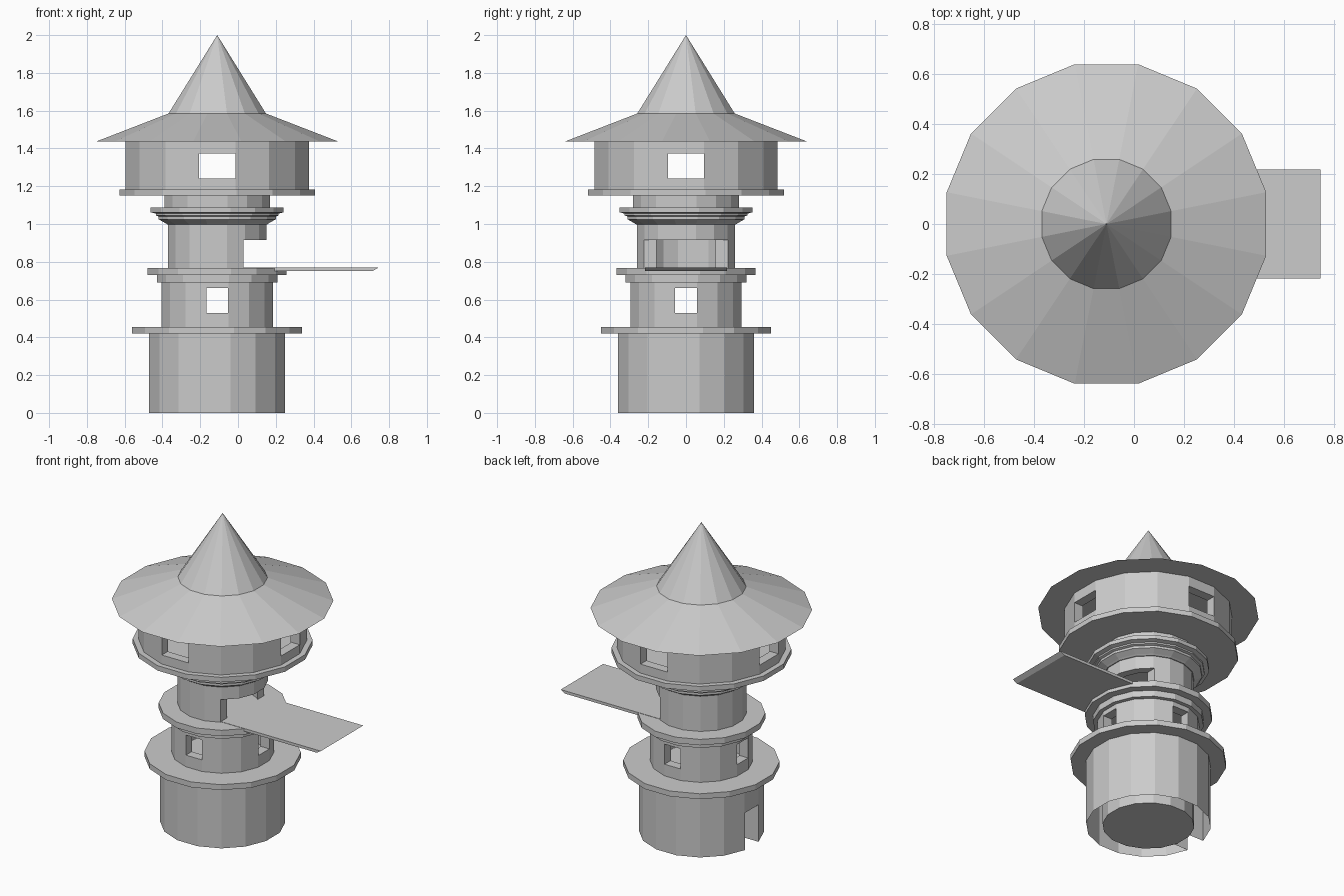
import bpy, bmesh, math
from mathutils import Matrix, Vector

if "Cube" in bpy.data.objects:
    bpy.data.objects.remove(bpy.data.objects["Cube"], do_unlink=True)

SIDES = 16
AXIS_X = -0.11          # tower axis
FLAT = 1 / math.cos(math.pi / SIDES)   # flat radius to corner radius

stone = bpy.data.materials.new("grey_stone")
stone.use_nodes = True
stone.diffuse_color = (0.6, 0.6, 0.6, 1)
stone.node_tree.nodes["Principled BSDF"].inputs["Base Color"].default_value = (0.6, 0.6, 0.6, 1)


def make_object(name, bm):
    bmesh.ops.recalc_face_normals(bm, faces=bm.faces)
    mesh = bpy.data.meshes.new(name)
    bm.to_mesh(mesh)
    bm.free()
    mesh.materials.append(stone)
    ob = bpy.data.objects.new(name, mesh)
    bpy.context.collection.objects.link(ob)
    return ob


def lathe(name, profile, tube=False):
    """Spin (flat radius, z) points; a tube joins its last ring to its first."""
    bm = bmesh.new()
    rings = []
    for r, z in profile:
        if r == 0:
            rings.append([bm.verts.new((AXIS_X, 0, z))] * SIDES)
            continue
        angles = [(i + 0.5) * math.tau / SIDES for i in range(SIDES)]
        rings.append([bm.verts.new((AXIS_X + r * FLAT * math.cos(a),
                                    r * FLAT * math.sin(a), z)) for a in angles])
    pairs = list(zip(rings, rings[1:]))
    if tube:
        pairs.append((rings[-1], rings[0]))
    for low, high in pairs:
        for i in range(SIDES):
            j = (i + 1) % SIDES
            corners = [low[i], low[j], high[j], high[i]]
            bm.faces.new(list(dict.fromkeys(corners)))
    if not tube:
        for ring, (r, z) in ((rings[0], profile[0]), (rings[-1], profile[-1])):
            if r > 0:
                bm.faces.new(ring)
    return make_object(name, bm)


def drum(name, outer, inner, low, high):
    return lathe(name, [(outer, low), (outer, high), (inner, high), (inner, low)], tube=True)


def box(name, x0, x1, half_width, z0, z1, turn=0):
    """Box running outward from the axis, turned about it."""
    bm = bmesh.new()
    bmesh.ops.create_cube(bm, size=1)
    size = Matrix.Diagonal((x1 - x0, 2 * half_width, z1 - z0, 1))
    move = Matrix.Translation(((x0 + x1) / 2, 0, (z0 + z1) / 2))
    place = Matrix.Translation((AXIS_X, 0, 0)) @ Matrix.Rotation(turn, 4, "Z")
    bmesh.ops.transform(bm, matrix=place @ move @ size, verts=bm.verts)
    return make_object(name, bm)


def cut(ob, cutters):
    """Subtract the cutters, bake the result and drop the cutters."""
    for cutter in cutters:
        cutter.hide_render = True
        mod = ob.modifiers.new("opening", "BOOLEAN")
        mod.operation = "DIFFERENCE"
        mod.solver = "EXACT"
        mod.object = cutter
    bpy.context.view_layer.update()
    deps = bpy.context.evaluated_depsgraph_get()
    baked = bpy.data.meshes.new_from_object(ob.evaluated_get(deps))
    ob.modifiers.clear()
    ob.data = baked
    for cutter in cutters:
        bpy.data.objects.remove(cutter, do_unlink=True)


def four_windows(ob, half_width, low, high):
    cut(ob, [box("window_cutter", 0.1, 0.8, half_width, low, high, k * math.pi / 2)
             for k in range(4)])


# Base storey with a doorway; its wall is open underneath
base = drum("base_wall", 0.36, 0.265, 0, 0.42)
cut(base, [box("door_cutter", 0.1, 0.8, 0.07, -0.1, 0.24, math.pi)])
bm = bmesh.new()
bm.from_mesh(base.data)
under = [f for f in bm.faces if f.normal.z < -0.9 and f.calc_center_median().z < 0.01]
bmesh.ops.delete(bm, geom=under, context="FACES")
bm.to_mesh(base.data)
bm.free()
lathe("base_floor", [(0.265, 0), (0.265, 0.01)])
lathe("base_ledge", [(0.45, 0.42), (0.45, 0.455)])

# Middle storey with four windows
middle = drum("middle_wall", 0.295, 0.235, 0.455, 0.69)
four_windows(middle, 0.057, 0.53, 0.66)
lathe("middle_cornice", [(0.32, 0.69), (0.32, 0.73)])

# Balcony storey, opened wide on one side
lathe("balcony_ledge", [(0.368, 0.73), (0.368, 0.768)])
balcony_wall = drum("balcony_wall", 0.26, 0.21, 0.768, 1.0)
cut(balcony_wall, [box("opening_cutter", 0.14, 0.6, 0.24, 0.7, 0.915)])
deck = box("balcony_deck", 0.14, 0.855, 0.217, 0.752, 0.77)
for v in deck.data.vertices:      # slanted outer edge
    if v.co.x > 0.5 and v.co.z < 0.76:
        v.co.x -= 0.03

# Stepped cornice and neck under the top storey
lathe("stepped_cornice", [(0.265, 0.998), (0.275, 1.005), (0.31, 1.025), (0.31, 1.04),
                          (0.325, 1.045), (0.325, 1.055), (0.352, 1.062), (0.352, 1.087)])
lathe("neck", [(0.28, 1.087), (0.28, 1.15)])

# Top storey with four wide windows
lathe("top_ledge", [(0.518, 1.15), (0.518, 1.182)])
top = drum("top_wall", 0.485, 0.425, 1.182, 1.44)
four_windows(top, 0.096, 1.24, 1.373)

# Two-pitch roof
lathe("roof", [(0.6375, 1.438), (0.258, 1.585), (0, 2.0)])
